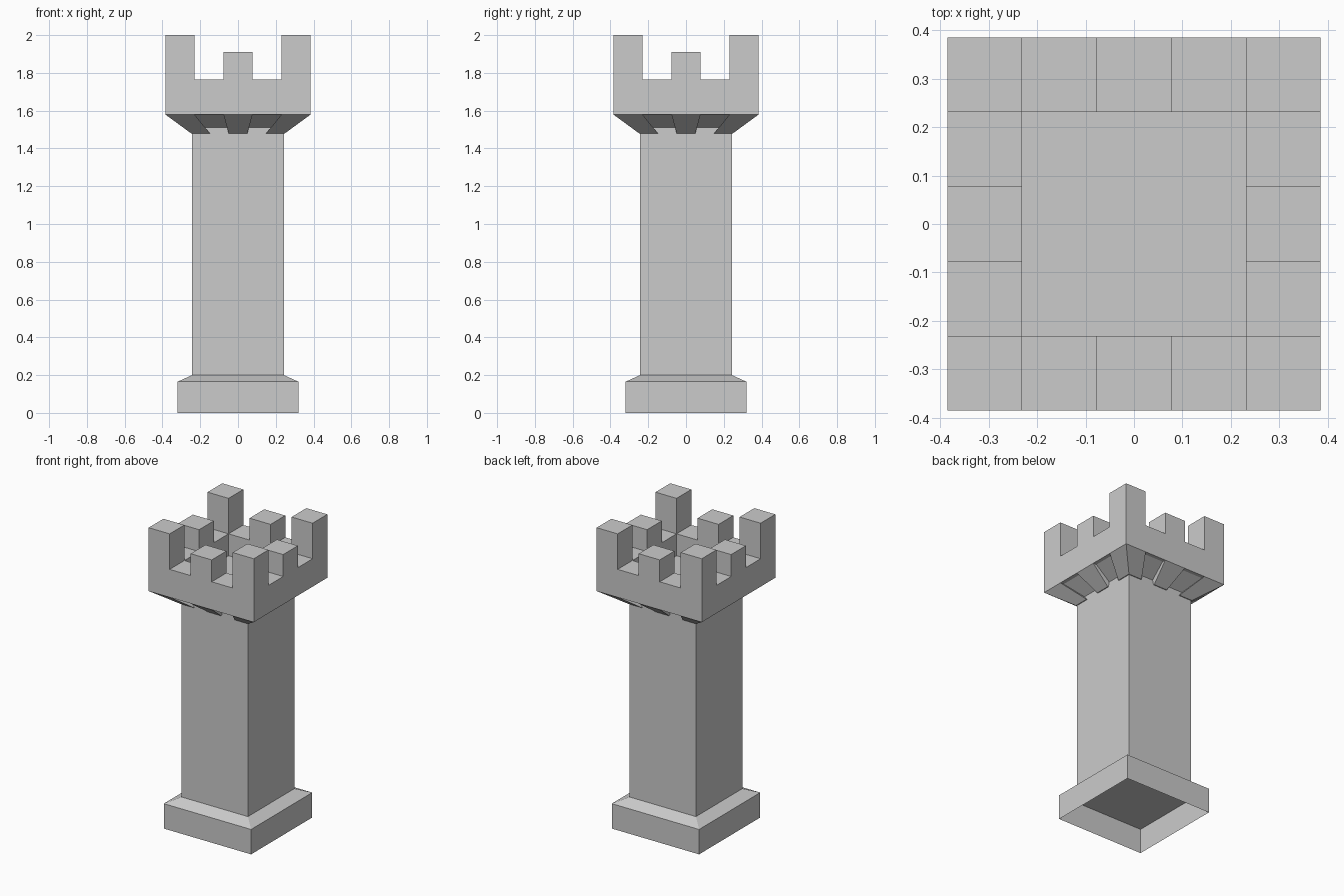
import bpy, bmesh

if "Cube" in bpy.data.objects:
    bpy.data.objects.remove(bpy.data.objects["Cube"])

HEAD, INNER, MID = 0.385, 0.231, 0.077   # head half width, inner wall, half merlon
SHAFT, BASE = 0.243, 0.32


def make(name, bm):
    bmesh.ops.recalc_face_normals(bm, faces=bm.faces)
    mesh = bpy.data.meshes.new(name)
    bm.to_mesh(mesh)
    bm.free()
    obj = bpy.data.objects.new(name, mesh)
    bpy.context.collection.objects.link(obj)
    return obj


def rect(x0, x1, y0, y1, z, s=1.0):
    return [(x * s, y * s, z) for x, y in ((x0, y0), (x1, y0), (x1, y1), (x0, y1))]


def square(h, z):
    return rect(-h, h, -h, h, z)


def loft(bm, rings, bottom=True, top=True):
    """Join stacked four-point rings into one skin."""
    loops = [[bm.verts.new(p) for p in r] for r in rings]
    for a, b in zip(loops, loops[1:]):
        for i in range(4):
            j = (i + 1) % 4
            bm.faces.new((a[i], a[j], b[j], b[i]))
    if bottom:
        bm.faces.new(loops[0][::-1])
    if top:
        bm.faces.new(loops[-1])


# Plinth walls, open underneath
bm = bmesh.new()
loft(bm, [square(BASE, 0), square(BASE, 0.165)], bottom=False)
make("plinth", bm)

# Shaft with sloped foot and the recessed flare under the head
bm = bmesh.new()
loft(bm, [square(BASE, 0.165), square(SHAFT, 0.20),
          square(SHAFT, 1.51), square(0.36, 1.58)], top=False)
make("shaft", bm)

# Head: outer wall, wall top, inner wall and floor
bm = bmesh.new()
loft(bm, [square(SHAFT, 1.58), square(HEAD, 1.58), square(HEAD, 1.765),
          square(INNER, 1.765), square(INNER, 1.62)], bottom=False)
make("head", bm)

# Merlons and the tapered corbels share the same eight positions
spans = [(-HEAD, -INNER), (-MID, MID), (INNER, HEAD)]
merlons, corbels = bmesh.new(), bmesh.new()
for i, (x0, x1) in enumerate(spans):
    for j, (y0, y1) in enumerate(spans):
        if i == 1 and j == 1:
            continue
        z_top = 1.91 if 1 in (i, j) else 2.0
        loft(merlons, [rect(x0, x1, y0, y1, 1.765),
                       rect(x0, x1, y0, y1, z_top)], bottom=False)
        loft(corbels, [rect(x0, x1, y0, y1, 1.48, 0.645),
                       rect(x0, x1, y0, y1, 1.58)], top=False)
make("merlons", merlons)
make("corbels", corbels)
